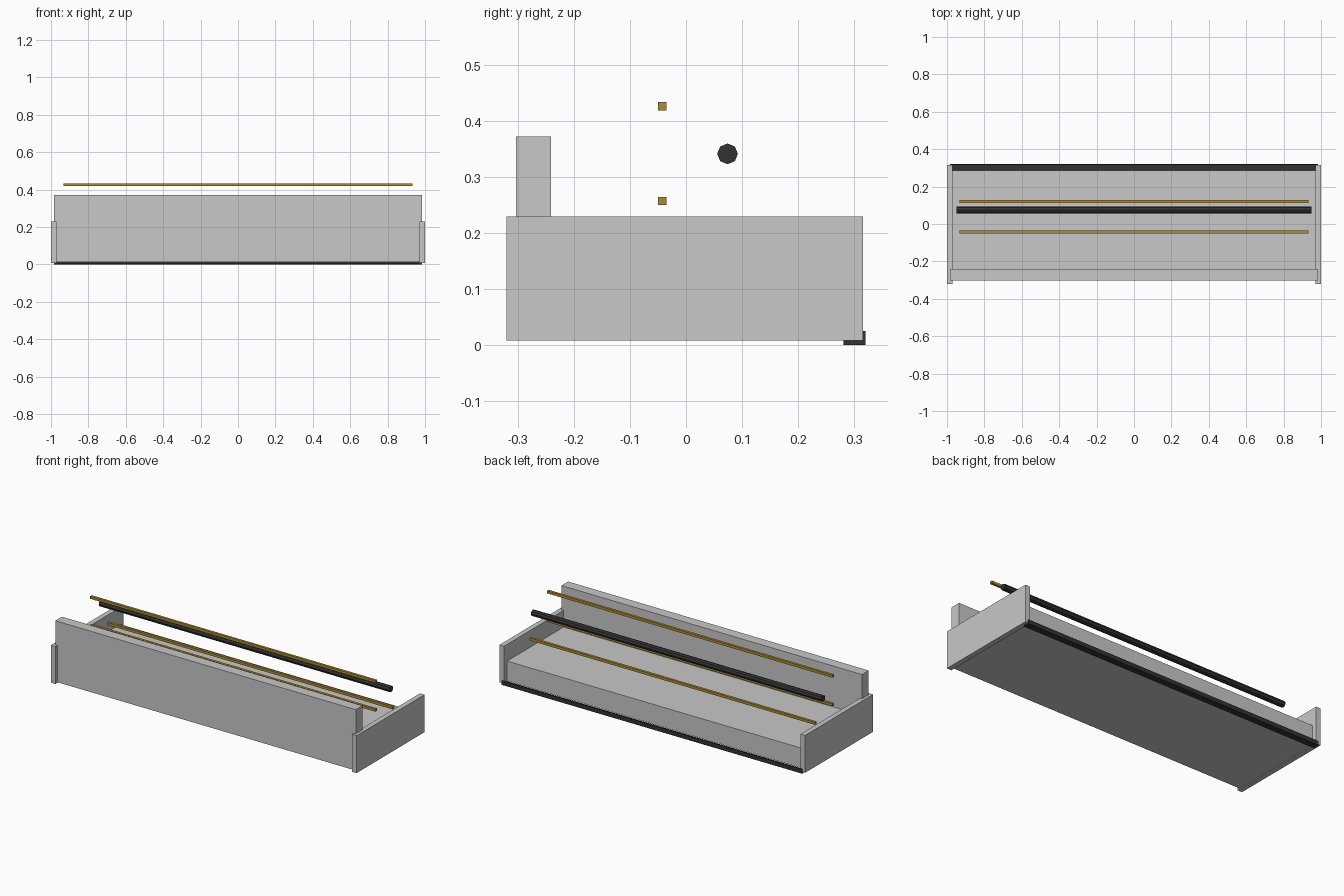
import bpy
import math

if "Cube" in bpy.data.objects:
    bpy.data.objects.remove(bpy.data.objects["Cube"], do_unlink=True)


def make_material(name, rgb):
    mat = bpy.data.materials.new(name)
    mat.use_nodes = True
    mat.diffuse_color = (*rgb, 1)
    bsdf = mat.node_tree.nodes["Principled BSDF"]
    bsdf.inputs["Base Color"].default_value = (*rgb, 1)
    return mat


grey = make_material("light grey", (0.58, 0.58, 0.58))
black = make_material("soft black", (0.032, 0.032, 0.034))
brass = make_material("brass", (0.42, 0.26, 0.035))


def extrude_x(name, profile, x0, x1, mat):
    """Solid made by sweeping a (y, z) profile from x0 to x1."""
    n = len(profile)
    verts = [(x, y, z) for x in (x0, x1) for y, z in profile]
    faces = [tuple(reversed(range(n))), tuple(range(n, n + n))]
    faces += [(i, (i + 1) % n, (i + 1) % n + n, i + n) for i in range(n)]
    mesh = bpy.data.meshes.new(name)
    mesh.from_pydata(verts, [], faces)
    mesh.materials.append(mat)
    obj = bpy.data.objects.new(name, mesh)
    bpy.context.collection.objects.link(obj)
    return obj


def rect(y0, y1, z0, z1):
    return [(y0, z0), (y1, z0), (y1, z1), (y0, z1)]


# Floor slab with a step that receives the front board
floor_profile = [(-0.303, 0.012), (0.285, 0.012), (0.285, 0.13),
                 (-0.241, 0.13), (-0.241, 0.055), (-0.303, 0.055)]
extrude_x("floor_slab", floor_profile, -0.97, 0.97, grey)

# Tall front board
extrude_x("front_board", rect(-0.303, -0.241, 0.055, 0.372), -0.983, 0.983, grey)

# End panels
for side, sign in (("left", 1), ("right", -1)):
    xs = sorted((sign * 0.97, sign))
    extrude_x(side + "_end_panel", rect(-0.32, 0.315, 0.008, 0.229), *xs, grey)

# Angle strip under the back edge
strip_profile = [(0.281, 0), (0.32, 0), (0.32, 0.025),
                 (0.315, 0.025), (0.315, 0.008), (0.281, 0.008)]
extrude_x("back_angle_strip", strip_profile, -0.983, 0.983, black)

# Square brass rods
rods = {"upper_rod": (-0.042, 0.426), "middle_rod": (-0.042, 0.257),
        "lower_rod": (0.12, 0.209)}
half = 0.0075
for name, (y, z) in rods.items():
    extrude_x(name, rect(y - half, y + half, z - half, z + half), -0.933, 0.933, brass)

# Eight-sided roller
angles = [math.tau * i / 8 for i in range(8)]
roller = [(0.074 + 0.0185 * math.cos(a), 0.341 + 0.0185 * math.sin(a)) for a in angles]
extrude_x("roller", roller, -0.95, 0.95, black)
